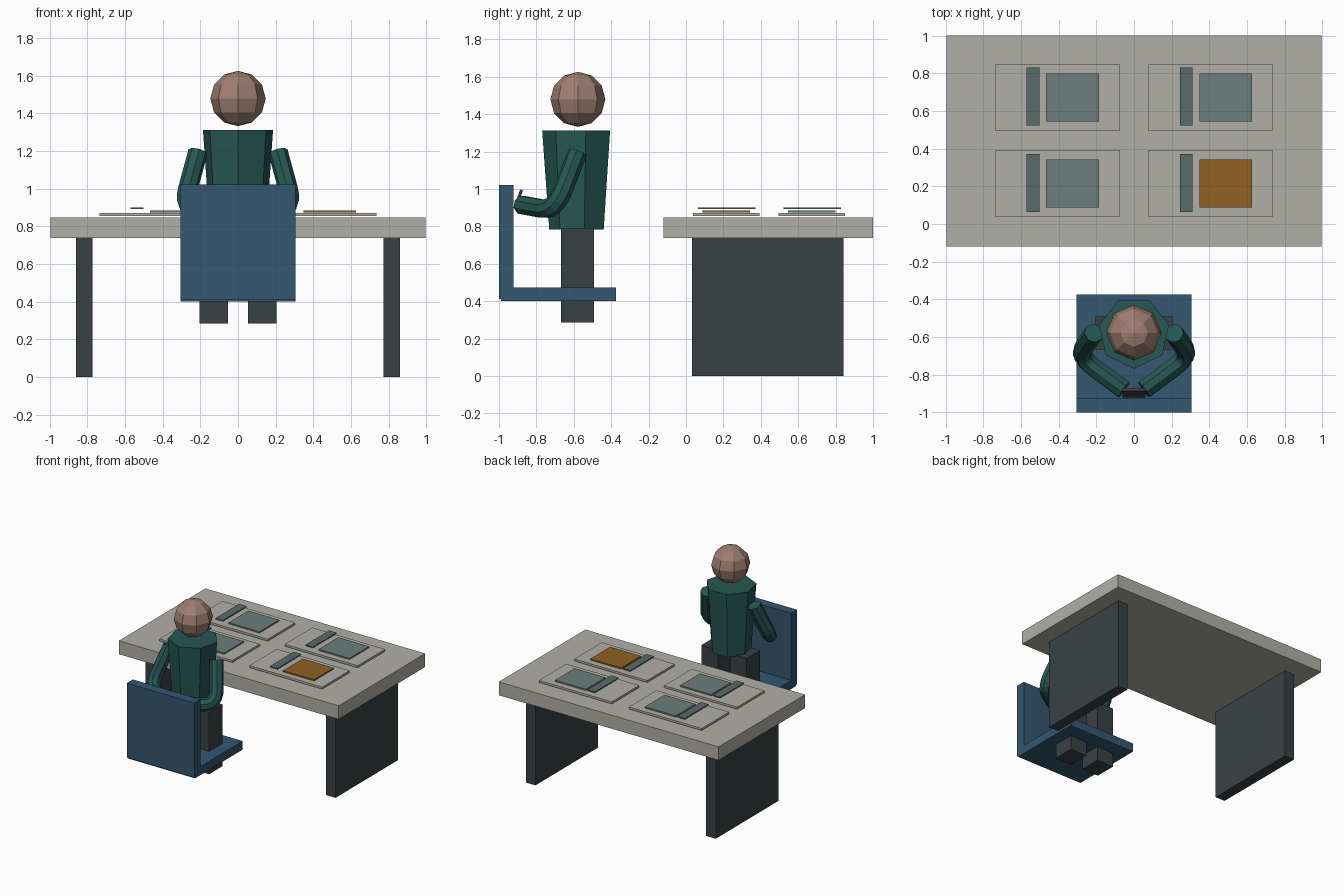
import bpy, bmesh, math
from mathutils import Vector, Matrix

if "Cube" in bpy.data.objects:
    bpy.data.objects.remove(bpy.data.objects["Cube"])


def material(name, rgb):
    m = bpy.data.materials.new(name)
    m.diffuse_color = (*rgb, 1)
    m.use_nodes = True
    m.node_tree.nodes["Principled BSDF"].inputs["Base Color"].default_value = m.diffuse_color
    return m


STONE = material("warm_grey", (0.44, 0.43, 0.39))
DARK = material("charcoal", (0.042, 0.052, 0.056))
BLUE = material("blue", (0.033, 0.095, 0.165))
GREEN = material("green", (0.019, 0.096, 0.084))
SKIN = material("skin", (0.34, 0.21, 0.16))
TEAL = material("grey_teal", (0.15, 0.21, 0.20))
SLATE = material("slate", (0.10, 0.145, 0.145))
AMBER = material("amber", (0.28, 0.12, 0.016))


def finish(name, bm, mat):
    bmesh.ops.recalc_face_normals(bm, faces=bm.faces)
    me = bpy.data.meshes.new(name)
    bm.to_mesh(me)
    bm.free()
    me.materials.append(mat)
    ob = bpy.data.objects.new(name, me)
    bpy.context.collection.objects.link(ob)
    return ob


def box(name, x, y, z, mat):
    """Box from (min, max) ranges on each axis."""
    bm = bmesh.new()
    bmesh.ops.create_cube(bm, size=1)
    for v in bm.verts:
        v.co = [(a + b) / 2 + c * (b - a) for (a, b), c in zip((x, y, z), v.co)]
    return finish(name, bm, mat)


def loft(name, rings, mat):
    """Skin a list of equal-length point rings and cap both ends."""
    bm = bmesh.new()
    vs = [[bm.verts.new(p) for p in r] for r in rings]
    n = len(vs[0])
    for a, b in zip(vs, vs[1:]):
        for i in range(n):
            j = (i + 1) % n
            bm.faces.new((a[i], a[j], b[j], b[i]))
    bm.faces.new(vs[0])
    bm.faces.new(vs[-1])
    return finish(name, bm, mat)


# Table
box("table_top", (-0.995, 0.995), (-0.12, 1.0), (0.738, 0.848), STONE)
for side, s in (("left", -1), ("right", 1)):
    box(f"table_leg_{side}", sorted((s * 0.773, s * 0.86)), (0.033, 0.843), (0, 0.738), DARK)

# Four place settings: tray, sheet and narrow bar
for i, x in enumerate((-0.737, 0.077)):
    for j, y in enumerate((0.037, 0.495)):
        tag = f"{i}_{j}"
        box(f"tray_{tag}", (x, x + 0.66), (y, y + 0.355), (0.855, 0.872), STONE)
        box(f"sheet_{tag}", (x + 0.27, x + 0.55), (y + 0.05, y + 0.305), (0.873, 0.884),
            AMBER if (i, j) == (1, 0) else TEAL)
        box(f"bar_{tag}", (x + 0.167, x + 0.235), (y + 0.027, y + 0.335), (0.892, 0.901), SLATE)

# Chair
box("chair_seat", (-0.305, 0.305), (-0.99, -0.375), (0.402, 0.472), BLUE)
box("chair_back", (-0.305, 0.305), (-1.0, -0.923), (0.412, 1.022), BLUE)

# Torso: seven-sided taper
CY = -0.578


def heptagon(r, z):
    angles = [-math.pi / 2 + k * math.tau / 7 for k in range(7)]
    return [(r * math.cos(a), CY + r * math.sin(a), z) for a in angles]


loft("torso", [heptagon(0.153, 0.782), heptagon(0.191, 1.312)], GREEN)

# Head
bm = bmesh.new()
bmesh.ops.create_uvsphere(bm, u_segments=8, v_segments=6, radius=0.147,
                          matrix=Matrix.Translation((0, CY, 1.479)))
finish("head", bm, SKIN)

# Legs and arms
for side, s in (("left", -1), ("right", 1)):
    box(f"leg_{side}", sorted((s * 0.053, s * 0.205)), (-0.667, -0.492), (0.285, 0.79), DARK)

    shoulder = Vector((s * 0.213, -0.58, 1.195))
    elbow = Vector((s * 0.298, -0.70, 0.882))
    hand = Vector((s * 0.053, -0.88, 0.915))
    a, b = shoulder.lerp(elbow, 0.62), elbow.lerp(hand, 0.4)
    bend = [a.lerp(elbow, t / 6).lerp(elbow.lerp(b, t / 6), t / 6) for t in range(7)]
    path = [shoulder, *bend, hand]
    axis = (elbow - shoulder).cross(hand - elbow).normalized()
    rings = []
    for k, p in enumerate(path):
        tangent = (path[min(k + 1, len(path) - 1)] - path[max(k - 1, 0)]).normalized()
        if k == 1:
            tangent = (elbow - shoulder).normalized()
        if k == len(path) - 2:
            tangent = (hand - elbow).normalized()
        u = axis.cross(tangent)
        rings.append([p + 0.052 * (math.cos(q) * axis + math.sin(q) * u)
                      for q in (n * math.tau / 8 for n in range(8))])
    loft(f"arm_{side}", rings, GREEN)

# Handheld tablet, tilted
tablet = box("tablet", (-0.06, 0.06), (-0.008, 0.008), (-0.053, 0.053), DARK)
tablet.data.transform(Matrix.Translation((0, -0.897, 0.945)) @ Matrix.Rotation(math.radians(-20), 4, 'X'))
